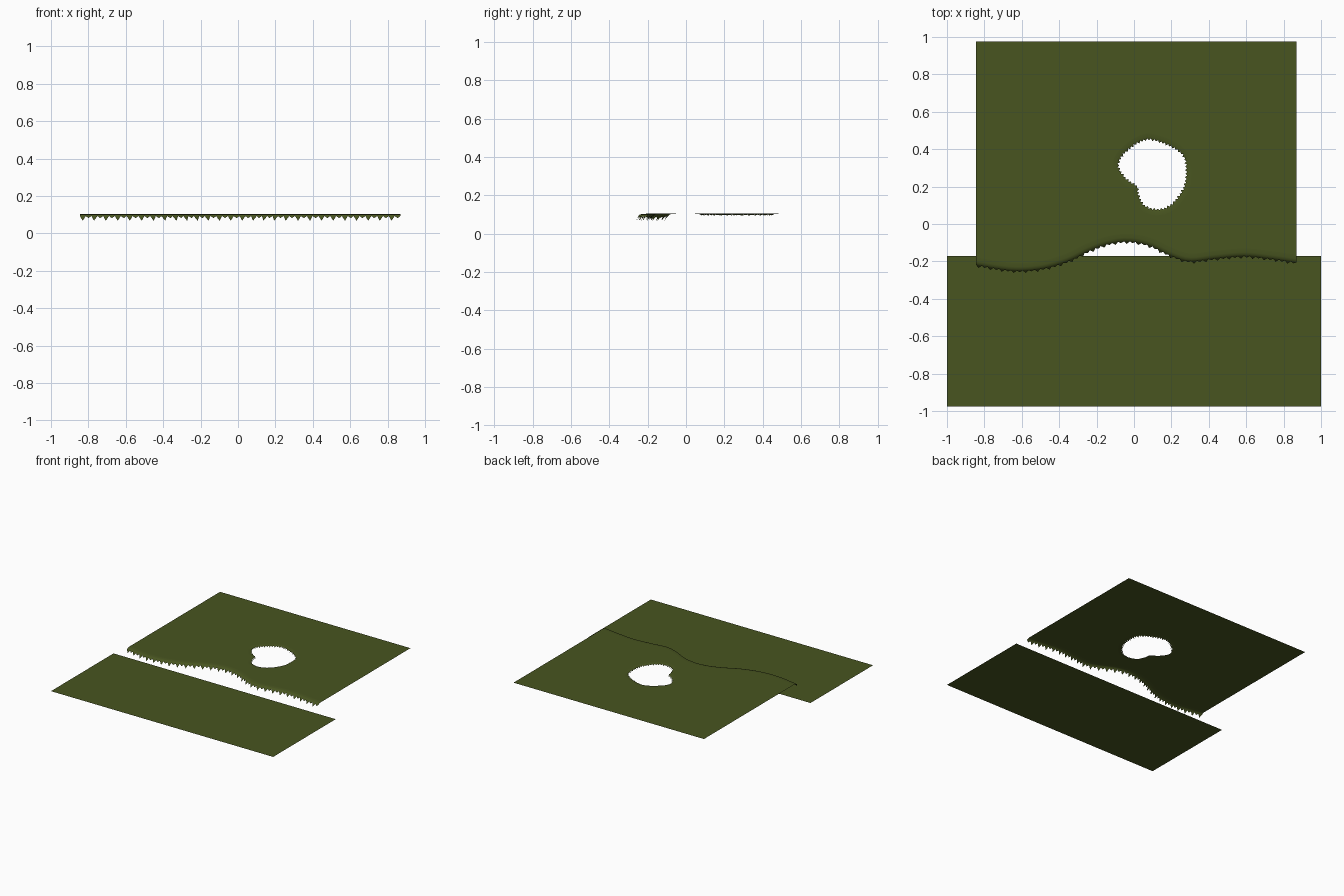
import bpy, bmesh
from mathutils import Vector

if "Cube" in bpy.data.objects:
    bpy.data.objects.remove(bpy.data.objects["Cube"])

grass = bpy.data.materials.new("grass green")
grass.diffuse_color = (0.065, 0.09, 0.0144, 1)
grass.use_nodes = True
grass.node_tree.nodes["Principled BSDF"].inputs["Base Color"].default_value = grass.diffuse_color
TOP = 0.104

# Control points: front edge of the ledge, and the hole outline
FRONT = [(-.845, -.218), (-.72, -.24), (-.61, -.249), (-.48, -.236), (-.345, -.195),
         (-.24, -.143), (-.13, -.104), (-.025, -.093), (.083, -.114), (.19, -.165),
         (.297, -.198), (.43, -.184), (.59, -.171), (.725, -.184), (.869, -.205)]
HOLE = [(.09, .453), (.19, .42), (.268, .36), (.28, .265), (.263, .185), (.2, .103),
        (.125, .076), (.053, .1), (.022, .16), (.016, .2), (-.038, .237), (-.083, .30),
        (-.07, .357), (-.013, .413), (.04, .444)]


def smooth_path(pts, closed, count):
    """Catmull-Rom through pts, resampled to evenly spaced points."""
    p = [Vector(q) for q in pts]
    n = len(p)
    get = (lambda i: p[i % n]) if closed else (lambda i: p[max(0, min(n - 1, i))])
    dense = []
    for i in range(n if closed else n - 1):
        a, b, c, d = (get(i + k) for k in (-1, 0, 1, 2))
        for s in range(20):
            t = s / 20
            dense.append(.5 * (2 * b + (c - a) * t + (2 * a - 5 * b + 4 * c - d) * t * t
                               + (3 * b - a - 3 * c + d) * t ** 3))
    dense.append(p[0] if closed else p[-1])
    dist = [0]
    for a, b in zip(dense, dense[1:]):
        dist.append(dist[-1] + (b - a).length)
    out, j = [], 0
    for k in range(count if closed else count + 1):
        target = dist[-1] * k / count
        while j < len(dense) - 2 and dist[j + 1] < target:
            j += 1
        f = (target - dist[j]) / (dist[j + 1] - dist[j])
        out.append(dense[j].lerp(dense[j + 1], f))
    return out


def outward(path, closed):
    """Directions from the grass toward the open side of the edge."""
    n, res = len(path), []
    for i in range(n):
        if not closed and i in (0, n - 1):
            res.append(Vector((0, -1)))
            continue
        t = (path[(i + 1) % n] - path[i - 1]).normalized()
        res.append(Vector((t.y, -t.x)))
    return res


def finish(name, bm, smooth=False):
    bm.normal_update()
    for f in bm.faces:
        f.smooth = smooth
        if f.normal.z < 0:
            f.normal_flip()
    me = bpy.data.meshes.new(name)
    bm.to_mesh(me)
    bm.free()
    me.materials.append(grass)
    ob = bpy.data.objects.new(name, me)
    bpy.context.collection.objects.link(ob)
    return ob


def fringe(name, path, closed, profile, teeth):
    """Rounded lip along the edge with alternating long and short blades."""
    bm = bmesh.new()
    norm = outward(path, closed)
    rows = [[bm.verts.new((*(p + d * o), z)) for p, d in zip(path, norm)]
            for o, z in profile]
    n = len(path)
    for i in range(n if closed else n - 1):
        j = (i + 1) % n
        for r, s in zip(rows, rows[1:]):
            bm.faces.new((r[i], s[i], s[j], r[j]))
        out, z = teeth[i % len(teeth)]
        mid = (path[i] + path[j]) / 2 + (norm[i] + norm[j]).normalized() * out
        tip = bm.verts.new((*mid, z))
        bm.faces.new((rows[-1][i], tip, rows[-1][j]))
    finish(name, bm, True)
    return [p + d * profile[0][0] for p, d in zip(path, norm)]


# Lower ground
bm = bmesh.new()
bm.faces.new([bm.verts.new((x, y, 0)) for x, y in
              ((-1, -.976), (1, -.976), (1, -.172), (-1, -.172))])
finish("lower_ground", bm)

# Grass fringes
front = fringe("front_fringe", smooth_path(FRONT, False, 56), False,
               [(-.04, TOP), (-.02, TOP - .001), (-.007, TOP - .004), (0, TOP - .011)],
               [(.014, .068), (.008, .082)])
hole = fringe("hole_fringe", smooth_path(HOLE, True, 60), True,
              [(-.03, TOP), (-.012, TOP - .001), (-.004, TOP - .003)],
              [(.008, .094), (.005, .096)])

# Upper ground: flat sheet between the outer border and the two fringes
bm = bmesh.new()
for loop in (front + [Vector((.869, .976)), Vector((-.845, .976))], hole):
    vs = [bm.verts.new((p.x, p.y, TOP)) for p in loop]
    for i in range(len(vs)):
        bm.edges.new((vs[i - 1], vs[i]))
bmesh.ops.triangle_fill(bm, edges=bm.edges[:], use_beauty=True, normal=(0, 0, 1))
finish("upper_ground", bm)
